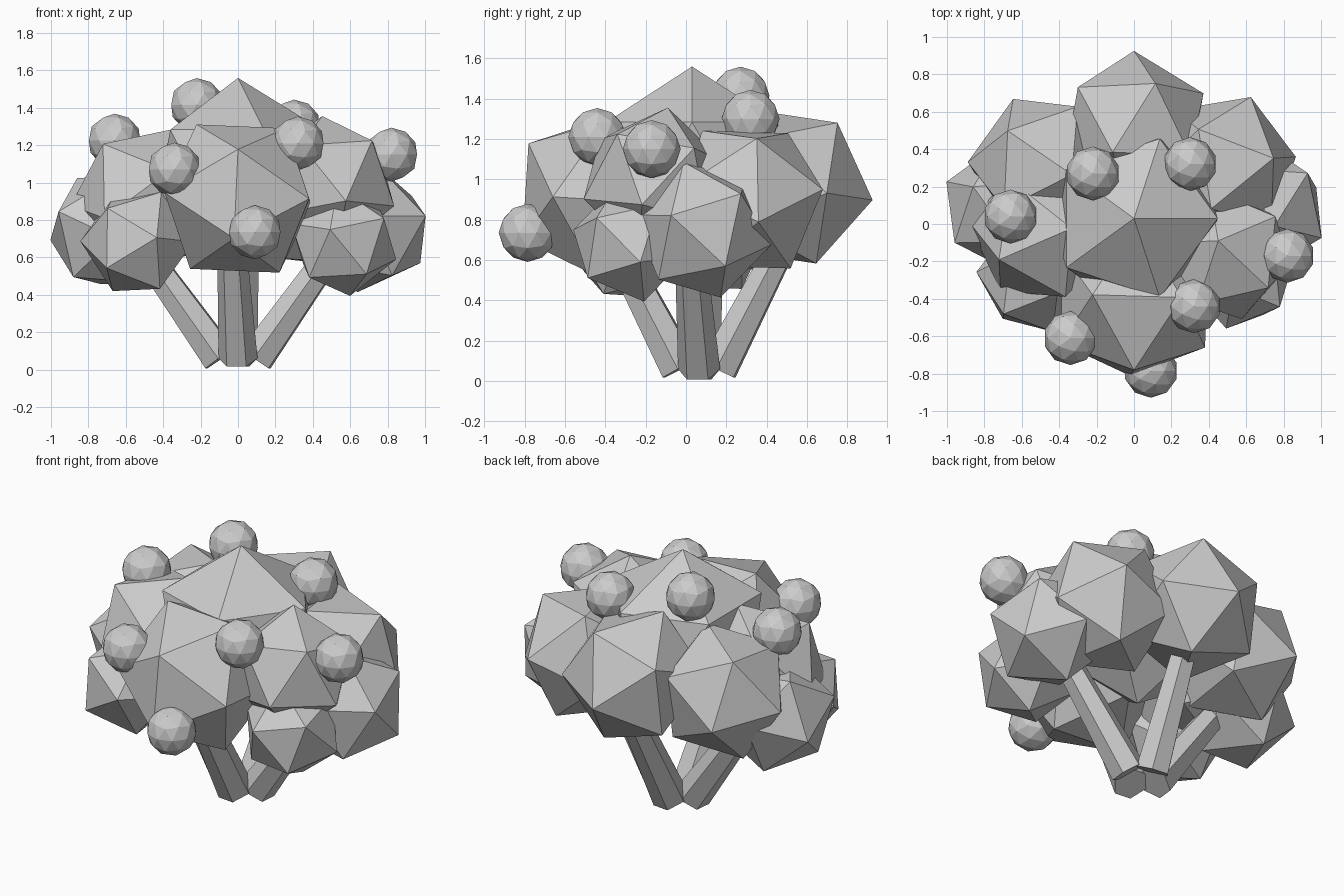
import bpy, bmesh, math
from mathutils import Vector, Matrix

cube = bpy.data.objects.get("Cube")
if cube:
    bpy.data.objects.remove(cube, do_unlink=True)

grey = bpy.data.materials.new("plain_grey")
grey.use_nodes = True
grey.diffuse_color = (0.6, 0.6, 0.6, 1)
grey.node_tree.nodes["Principled BSDF"].inputs["Base Color"].default_value = (0.6, 0.6, 0.6, 1)


def finish(bm, name, matrix):
    mesh = bpy.data.meshes.new(name)
    bm.transform(matrix)
    bm.to_mesh(mesh)
    bm.free()
    mesh.materials.append(grey)
    obj = bpy.data.objects.new(name, mesh)
    bpy.context.collection.objects.link(obj)


def frame(pole, side):
    """Rotation with local z along pole and local x leaning towards side."""
    z = Vector(pole).normalized()
    x = Vector(side)
    x = (x - z * x.dot(z)).normalized()
    return Matrix((x, z.cross(x), z)).transposed().to_4x4()


def ball(name, centre, radius, detail, pole=(0, 0, 1), side=(1, 0, 0)):
    bm = bmesh.new()
    bmesh.ops.create_icosphere(bm, subdivisions=detail, radius=radius)
    finish(bm, name, Matrix.Translation(centre) @ frame(pole, side))


# Faceted foliage clumps: centre, radius, direction of one corner, its neighbour
clumps = {
    "top_foliage": ((0, .03, 1.06), .5, (0, 0, 1), (1, 0, 0)),
    "front_foliage": ((0, -.41, .915), .455, (0, -.38, .27), (-.02, -.38, -.2)),
    "back_foliage": ((0, .515, .96), .415, (0, .99, -.15), (1, 0, 0)),
    "back_left_foliage": ((.475, .3, .9), .41, (.15, .38, .05), (.34, 0, -.11)),
    "back_right_foliage": ((-.49, .31, .91), .4, (-.38, .02, -.02), (-.12, .35, -.08)),
    "upper_left_foliage": ((.49, -.16, .995), .37, (-.04, .07, .36), (.27, .22, .23)),
    "upper_right_foliage": ((-.49, -.03, .91), .41, (.12, -.35, .15), (-.25, -.13, .29)),
    "low_left_foliage": ((.695, .08, .75), .352, (.3, -.15, .07), (.23, .2, .18)),
    "low_right_foliage": ((-.69, .09, .745), .345, (-.3, .13, -.05), (-.26, -.19, .1)),
    "low_front_left_foliage": ((.565, -.275, .685), .3, (-.03, -.06, .26), (.26, -.17, .04)),
    "low_front_right_foliage": ((-.54, -.29, .685), .305, (.1, -.27, .02), (-.26, .05, .17)),
}
for name, (centre, radius, pole, side) in clumps.items():
    ball(name, centre, radius, 1, pole, side)

# Round berries
berries = [(-.22, .27, 1.415), (.3, .32, 1.3), (-.66, .04, 1.225), (.82, -.17, 1.15),
           (.32, -.44, 1.21), (-.34, -.61, 1.07), (.09, -.785, .735)]
for i, centre in enumerate(berries):
    ball(f"berry_{i + 1}", centre, .144, 2)

# Splayed six-sided stems, each swung slightly sideways
length = .85
for name, turn, lean in (("left_stem", 0, .62), ("back_stem", 90, .48),
                         ("right_stem", 180, .62), ("front_stem", 270, .48)):
    a = math.radians(turn)
    swing = a - math.radians(6)
    out = Vector((math.cos(swing), math.sin(swing), 0))
    axis = out * math.sin(lean) + Vector((0, 0, math.cos(lean)))
    base = Vector((0, .065, .06)) + Vector((math.cos(a), math.sin(a), 0)) * .095
    bm = bmesh.new()
    bmesh.ops.create_cone(bm, cap_ends=True, segments=6, radius1=.105, radius2=.072, depth=length)
    finish(bm, name, Matrix.Translation(base + axis * length / 2) @ frame(axis, out))
